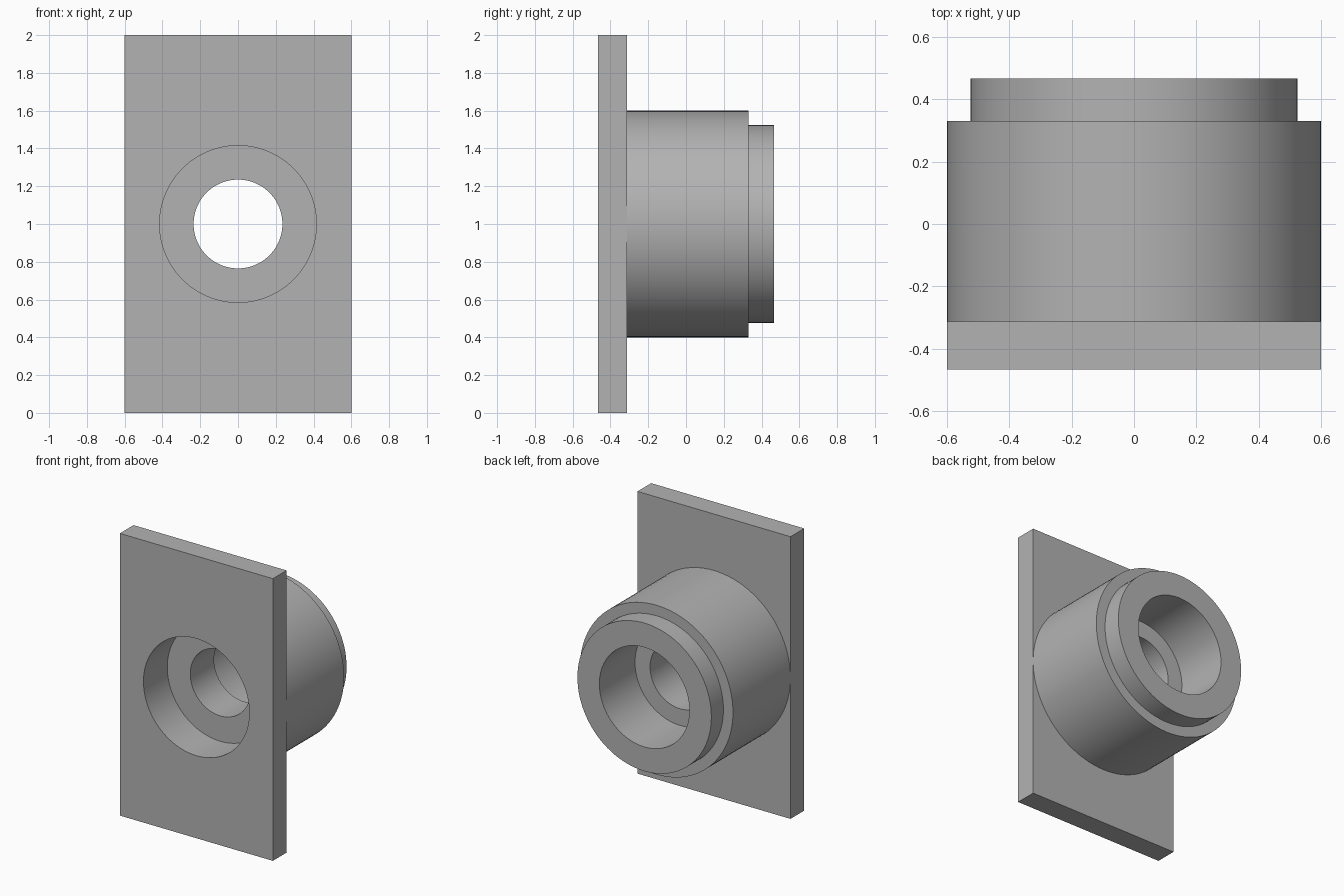
import bpy, bmesh, math
from mathutils import Vector

cube = bpy.data.objects.get("Cube")
if cube:
    bpy.data.objects.remove(cube, do_unlink=True)

SEGMENTS = 96
AXIS_Z = 1.0                       # height of the bore axis
FRONT, SEAT, BACK = -0.466, -0.313, 0.466
BORE = 0.415                       # radius of the front counterbore

grey = bpy.data.materials.new("plain grey")
grey.use_nodes = True
colour = (0.45, 0.45, 0.45, 1)
grey.diffuse_color = colour
grey.node_tree.nodes["Principled BSDF"].inputs["Base Color"].default_value = colour


def finish(bm, name):
    """Turn a bmesh into a shaded, coloured object."""
    bmesh.ops.recalc_face_normals(bm, faces=bm.faces)
    mesh = bpy.data.meshes.new(name)
    bm.to_mesh(mesh)
    bm.free()
    mesh.materials.append(grey)
    obj = bpy.data.objects.new(name, mesh)
    bpy.context.collection.objects.link(obj)
    bpy.ops.object.select_all(action="DESELECT")
    obj.select_set(True)
    bpy.context.view_layer.objects.active = obj
    bpy.ops.object.shade_smooth_by_angle(angle=math.radians(30))
    return obj


def add_loop(bm, points):
    """Closed outline through the points; returns its edges."""
    verts = [bm.verts.new(p) for p in points]
    return [bm.edges.new((verts[i - 1], v)) for i, v in enumerate(verts)]


# Mounting plate: rectangle with a round hole, extruded backwards
bm = bmesh.new()
angles = [math.tau * i / SEGMENTS for i in range(SEGMENTS)]
edges = add_loop(bm, [(x, FRONT, z) for x, z in ((-0.6, 0), (0.6, 0), (0.6, 2), (-0.6, 2))])
edges += add_loop(bm, [(BORE * math.cos(a), FRONT, AXIS_Z + BORE * math.sin(a)) for a in angles])
bmesh.ops.triangle_fill(bm, edges=edges, use_beauty=True, normal=(0, -1, 0))
result = bmesh.ops.extrude_face_region(bm, geom=bm.faces[:], use_keep_orig=True)
moved = [g for g in result["geom"] if isinstance(g, bmesh.types.BMVert)]
bmesh.ops.translate(bm, verts=moved, vec=(0, SEAT - FRONT, 0))
finish(bm, "mounting_plate")

# Stepped boss: (radius, y) profile from the plate, over the outside and back through the bores
profile = [(0.6, SEAT), (0.6, 0.331), (0.525, 0.331), (0.525, BACK),
           (0.353, BACK), (0.353, 0.067), (0.235, 0.067), (0.235, -0.199),
           (BORE, -0.199), (BORE, SEAT)]
bm = bmesh.new()
verts = [bm.verts.new((r, y, AXIS_Z)) for r, y in profile]
outline = [bm.edges.new(pair) for pair in zip(verts, verts[1:])]
bmesh.ops.spin(bm, geom=verts + outline, cent=Vector((0, 0, AXIS_Z)), axis=(0, 1, 0),
               angle=math.tau, steps=SEGMENTS)
bmesh.ops.remove_doubles(bm, verts=bm.verts, dist=0.0001)
finish(bm, "stepped_boss")
